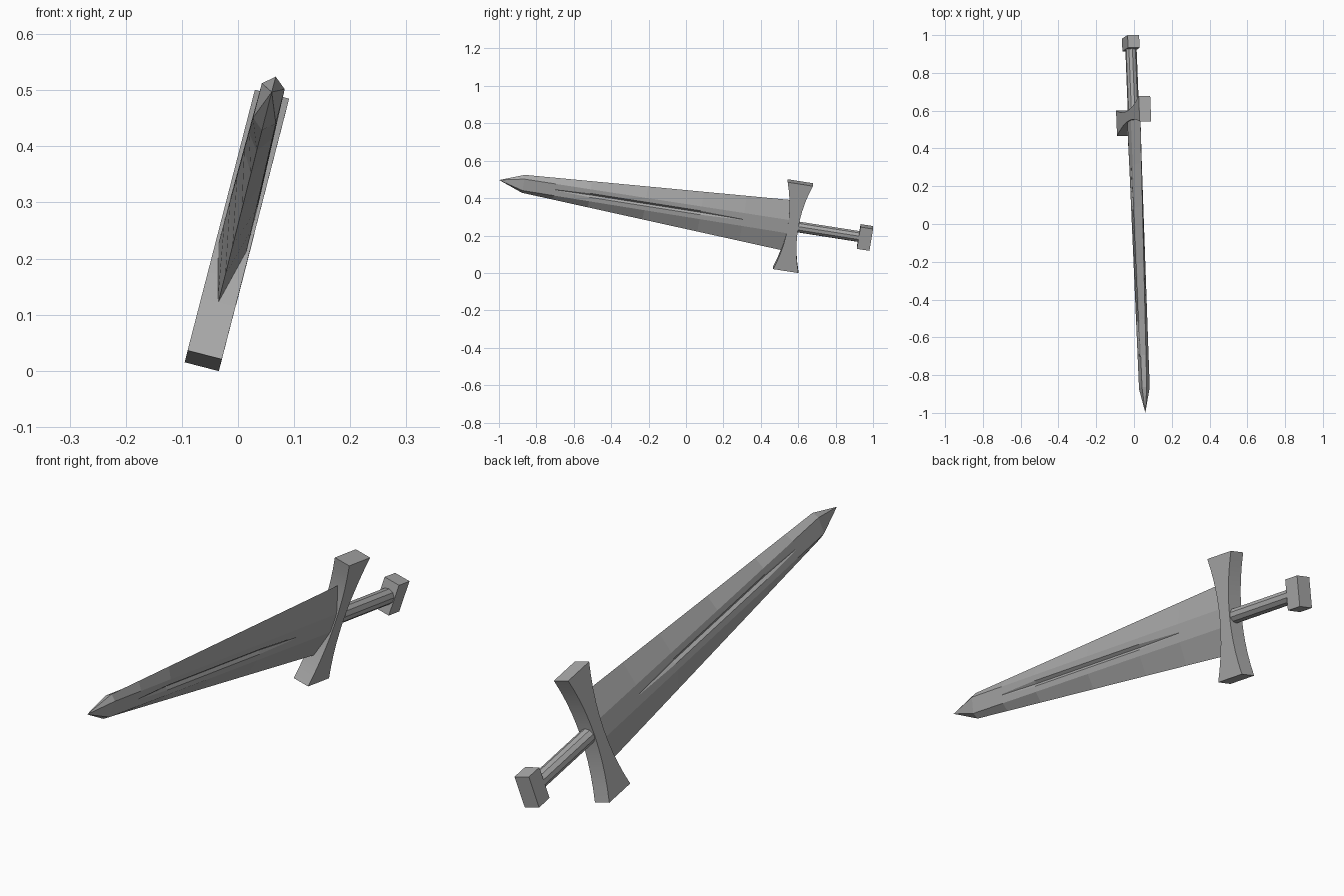
import bpy, bmesh, math
from mathutils import Matrix, Vector

if "Cube" in bpy.data.objects:
    bpy.data.objects.remove(bpy.data.objects["Cube"], do_unlink=True)

# One grey metal for the whole sword
steel = bpy.data.materials.new("grey_steel")
steel.use_nodes = True
GREY = (0.40, 0.40, 0.40, 1.0)
steel.diffuse_color = GREY
steel.node_tree.nodes["Principled BSDF"].inputs["Base Color"].default_value = GREY

# Sword frame: local -y runs to the tip, z across the blade, x through its thickness
fwd = Vector((0.039, -0.987, 0.155)).normalized()
across = Vector((0.247, 0.159, 0.957))
across = (across - fwd * across.dot(fwd)).normalized()
thick = across.cross(fwd)
FRAME = Matrix((thick, -fwd, across)).transposed().to_4x4()
FRAME.translation = Vector((-0.002, 0.572, 0.25))


def add_object(name, bm):
    bmesh.ops.recalc_face_normals(bm, faces=bm.faces)
    mesh = bpy.data.meshes.new(name)
    bm.to_mesh(mesh)
    bm.free()
    mesh.materials.append(steel)
    obj = bpy.data.objects.new(name, mesh)
    obj.matrix_world = FRAME
    bpy.context.collection.objects.link(obj)
    return obj


def smooth(obj, degrees):
    bpy.ops.object.select_all(action='DESELECT')
    obj.select_set(True)
    bpy.context.view_layer.objects.active = obj
    bpy.ops.object.shade_smooth_by_angle(angle=math.radians(degrees))


# Blade: hexagonal sections with a tapering groove on both flats
def blade_section(s):
    half_width = 0.143 + (0.050 - 0.143) * s / 1.46
    half_thick = 0.026 + (0.021 - 0.026) * s / 1.46
    ridge = 0.037 + (0.032 - 0.037) * s / 1.46
    k = 1.0 if 0.4 < s < 1.15 else 0.0          # groove is open only mid-blade
    g, d = 0.003 + 0.008 * k, 0.009 * k
    side = [(half_thick, ridge), (half_thick, g), (half_thick - d, 0),
            (half_thick, -g), (half_thick, -ridge)]
    ring = [(0, half_width)] + side + [(0, -half_width)]
    ring += [(-x, z) for x, z in reversed(side)]
    return [(x, -s, z) for x, z in ring]


bm = bmesh.new()
rings = [[bm.verts.new(p) for p in blade_section(s)]
         for s in (0.0, 0.27, 0.5, 0.8, 1.1, 1.29, 1.46)]
n = len(rings[0])
for a, b in zip(rings, rings[1:]):
    for i in range(n):
        j = (i + 1) % n
        bm.faces.new((a[i], a[j], b[j], b[i]))
bm.faces.new(rings[0])
tip = bm.verts.new((0, -1.592, 0))
for i in range(n):
    bm.faces.new((rings[-1][i], rings[-1][(i + 1) % n], tip))
add_object("blade", bm)

# Crossguard: bar waisted in the middle, flaring to both ends
bm = bmesh.new()
HALF, STEPS = 0.243, 10
zs = [HALF * (2 * i / STEPS - 1) for i in range(STEPS + 1)]
flare = [0.028 + 0.040 * (z / HALF) ** 2 for z in zs]
sections = []
for z, f in zip(zs, flare):
    sections.append([bm.verts.new((x * 0.0315, y * f, z))
                     for x, y in ((-1, -1), (1, -1), (1, 1), (-1, 1))])
for a, b in zip(sections, sections[1:]):
    for i in range(4):
        j = (i + 1) % 4
        bm.faces.new((a[i], a[j], b[j], b[i]))
bm.faces.new(sections[0])
bm.faces.new(sections[-1])
smooth(add_object("crossguard", bm), 30)

# Grip: slim rod from the guard to the pommel
bm = bmesh.new()
bmesh.ops.create_cone(bm, cap_ends=True, segments=10, radius1=0.030, radius2=0.030,
                      depth=0.37, matrix=Matrix.Translation((0, 0.185, 0))
                      @ Matrix.Rotation(math.pi / 2, 4, 'X'))
add_object("grip", bm)

# Pommel: rectangular block
bm = bmesh.new()
bmesh.ops.create_cube(bm, size=1.0, matrix=Matrix.Translation((0, 0.390, 0))
                      @ Matrix.Diagonal((0.063, 0.068, 0.122, 1)))
add_object("pommel", bm)
